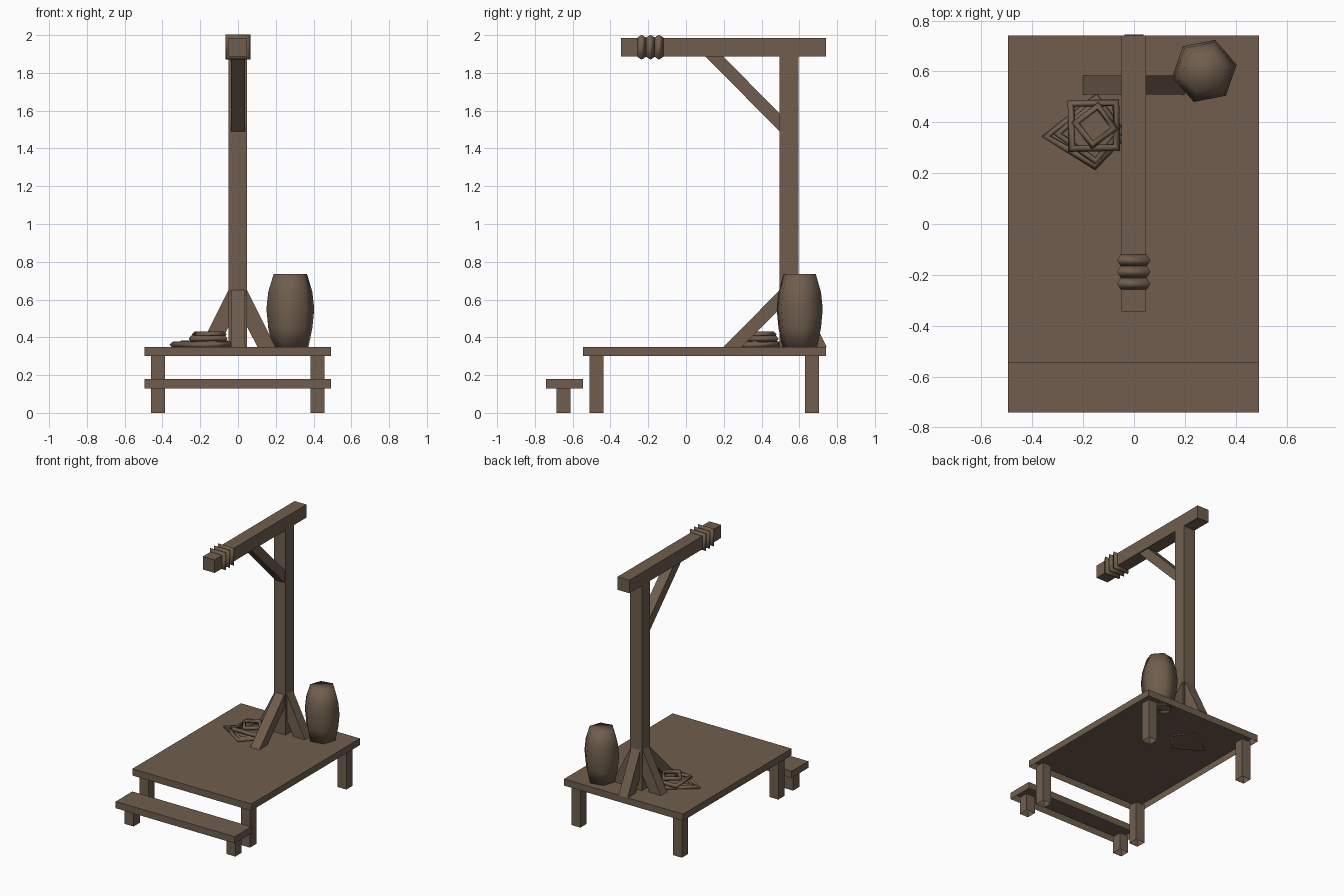
import bpy, bmesh, math
from mathutils import Vector

if "Cube" in bpy.data.objects:
    bpy.data.objects.remove(bpy.data.objects["Cube"])

wood = bpy.data.materials.new("weathered brown wood")
wood.diffuse_color = (0.16, 0.111, 0.074, 1)
wood.use_nodes = True
wood.node_tree.nodes["Principled BSDF"].inputs["Base Color"].default_value = wood.diffuse_color


def finish(name, verts, faces, smooth=False, fix=True):
    me = bpy.data.meshes.new(name)
    me.from_pydata([tuple(v) for v in verts], [], faces)
    if fix:
        bm = bmesh.new()
        bm.from_mesh(me)
        bmesh.ops.recalc_face_normals(bm, faces=bm.faces)
        bm.to_mesh(me)
        bm.free()
    me.materials.append(wood)
    for p in me.polygons:
        p.use_smooth = smooth
    ob = bpy.data.objects.new(name, me)
    bpy.context.collection.objects.link(ob)
    return ob


def box(name, x0, x1, y0, y1, z0, z1, bottom=True):
    v = [(x, y, z) for z in (z0, z1) for x, y in ((x0, y0), (x1, y0), (x1, y1), (x0, y1))]
    f = [(0, 1, 5, 4), (1, 2, 6, 5), (2, 3, 7, 6), (3, 0, 4, 7), (4, 5, 6, 7)]
    if bottom:
        f.append((3, 2, 1, 0))
    return finish(name, v, f, fix=False)


def brace(name, profile, half, origin, angle):
    # profile (distance out, z) extruded sideways and turned about the post
    c, s = math.cos(angle), math.sin(angle)
    v = [(origin[0] + d * c - w * s, origin[1] + d * s + w * c, z)
         for w in (-half, half) for d, z in profile]
    n = len(profile)
    f = [tuple(range(n)), tuple(range(n, 2 * n))]
    f += [(i, (i + 1) % n, n + (i + 1) % n, n + i) for i in range(n)]
    return finish(name, v, f)


def rope_loop(name, corners, normal, r, h):
    # closed rope with few sides and a diamond section
    pts = [Vector(p) for p in corners]
    c = sum(pts, Vector()) / len(pts)
    nrm = Vector(normal)
    v = []
    for p in pts:
        out = (p - c).normalized() * r * 1.41
        v += [p + out, p + nrm * h, p - out, p - nrm * h]
    n = len(pts)
    f = [(4 * i + j, 4 * i + (j + 1) % 4,
          4 * ((i + 1) % n) + (j + 1) % 4, 4 * ((i + 1) % n) + j)
         for i in range(n) for j in range(4)]
    return finish(name, v, f, smooth=True)


def square(cx, cy, z, rad, turn):
    return [(cx + rad * math.cos(turn + i * math.pi / 2),
             cy + rad * math.sin(turn + i * math.pi / 2), z) for i in range(4)]


# platform, step and their legs (undersides open)
box("platform", -0.495, 0.492, -0.545, 0.742, 0.30, 0.35, False)
box("step", -0.495, 0.492, -0.742, -0.545, 0.13, 0.18, False)
for side, x in (("left", -0.423), ("right", 0.42)):
    for part, y, top in (("front_leg", -0.473, 0.30), ("back_leg", 0.668, 0.30),
                         ("step_leg", -0.648, 0.13)):
        box(f"{part}_{side}", x - 0.037, x + 0.037, y - 0.037, y + 0.037, 0, top, False)

# post and overhead beam
box("post", -0.05, 0.048, 0.496, 0.595, 0.35, 1.89)
box("beam", -0.05, 0.048, -0.345, 0.742, 1.887, 1.985)

# upper diagonal brace
brace("upper_brace", [(0.30, 1.888), (0.395, 1.888), (0, 1.49), (0, 1.585)], 0.037,
      (0, 0.496), -math.pi / 2)

# braces at the foot of the post
foot = [(0, 0.65), (0.15, 0.35), (0.055, 0.35), (0, 0.455)]
brace("foot_brace_right", foot, 0.037, (0.048, 0.547), 0)
brace("foot_brace_left", foot, 0.037, (-0.05, 0.547), math.pi)
brace("foot_brace_back", foot, 0.037, (0, 0.595), math.pi / 2)
brace("foot_brace_front", [(0, 0.65), (0.297, 0.35), (0.2, 0.35), (0, 0.55)], 0.037,
      (0, 0.496), -math.pi / 2)

# rope windings around the beam
for i, y in enumerate((-0.235, -0.188, -0.143)):
    k = 0.051
    rope_loop(f"rope_winding_{i + 1}",
              [(-0.001 + sx * k, y, 1.936 + sz * k)
               for sx, sz in ((1, 1), (-1, 1), (-1, -1), (1, -1))],
              (0, 1, 0), 0.015, 0.023)

# coiled rope lying on the platform
rope_loop("rope_coil_1", [(-0.345, 0.345, 0.36), (-0.155, 0.23, 0.36),
                          (-0.04, 0.35, 0.36), (-0.15, 0.495, 0.36)], (0, 0, 1), 0.013, 0.017)
rope_loop("rope_coil_2", [(-0.30, 0.355, 0.368), (-0.15, 0.245, 0.368),
                          (-0.055, 0.36, 0.368), (-0.15, 0.48, 0.368)], (0, 0, 1), 0.012, 0.015)
rope_loop("rope_coil_3", square(-0.158, 0.387, 0.392, 0.125, math.radians(46)), (0, 0, 1), 0.013, 0.017)
rope_loop("rope_coil_4", square(-0.153, 0.387, 0.415, 0.077, math.radians(-8)), (0, 0, 1), 0.012, 0.016)

# six-sided barrel
rings = [(0.35, 0.098), (0.45, 0.119), (0.55, 0.129), (0.64, 0.119), (0.735, 0.09)]
cx, cy = 0.277, 0.602
verts = [(cx + r * math.cos(math.radians(11 + 60 * i)),
          cy + r * math.sin(math.radians(11 + 60 * i)), z)
         for z, r in rings for i in range(6)]
faces = [(6 * k + i, 6 * k + (i + 1) % 6, 6 * k + 6 + (i + 1) % 6, 6 * k + 6 + i)
         for k in range(len(rings) - 1) for i in range(6)]
faces += [tuple(range(6)), tuple(range(24, 30))]
finish("barrel", verts, faces, smooth=True)
